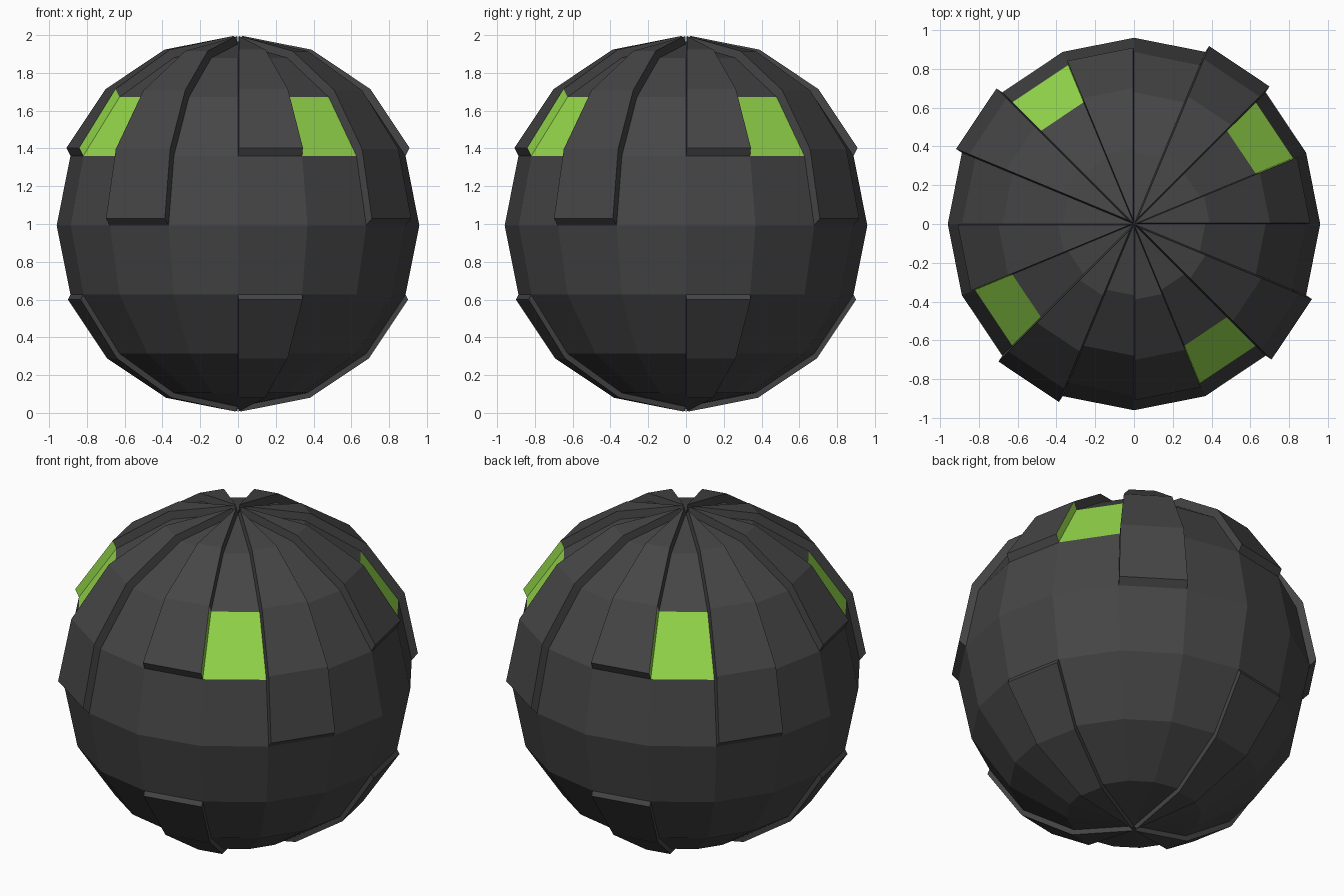
import bpy, bmesh, math
from mathutils import Vector

if "Cube" in bpy.data.objects:
    bpy.data.objects.remove(bpy.data.objects["Cube"])

R, CZ = 0.96, 0.993          # sphere radius and centre height
STEP = math.pi / 8           # one sector = 22.5 degrees


def material(name, rgb):
    m = bpy.data.materials.new(name)
    m.diffuse_color = (*rgb, 1)
    m.use_nodes = True
    m.node_tree.nodes["Principled BSDF"].inputs["Base Color"].default_value = m.diffuse_color
    return m


def sector(f):
    c = f.calc_center_median()
    return int((math.atan2(c.y, c.x) % (2 * math.pi)) / STEP)


def height(f):
    return f.calc_center_median().z


# low-poly ball
bm = bmesh.new()
bmesh.ops.create_uvsphere(bm, u_segments=16, v_segments=8, radius=R)

# glowing windows: second sector of every quarter, second row above the equator
lo, hi = R * math.sin(STEP), R * math.sin(2 * STEP)
for f in bm.faces:
    f.material_index = int(sector(f) % 4 == 1 and lo < height(f) < hi)

# pick the panels first, then lift each one along its own direction
panels = []
for s in range(16):
    col = [f for f in bm.faces if sector(f) == s]
    if s % 4 == 0:      # short upper panel and lower panel
        panels.append((s, [f for f in col if height(f) > lo], 0.022, 0.043))
        panels.append((s, [f for f in col if height(f) < -lo], 0.014, -0.026))
    elif s % 4 == 2:    # long upper panel, down to the equator
        panels.append((s, [f for f in col if height(f) > 0], 0.036, 0.036))

for s, faces, out, up in panels:
    a = (s + 0.5) * STEP
    geom = bmesh.ops.extrude_face_region(bm, geom=faces)["geom"]
    verts = [g for g in geom if isinstance(g, bmesh.types.BMVert)]
    bmesh.ops.translate(bm, verts=verts,
                        vec=Vector((out * math.cos(a), out * math.sin(a), up)))
    old = [f for f in faces if f.is_valid]
    if old:
        bmesh.ops.delete(bm, geom=old, context="FACES")

bmesh.ops.recalc_face_normals(bm, faces=bm.faces[:])
mesh = bpy.data.meshes.new("panelled_ball")
bm.to_mesh(mesh)
bm.free()
mesh.materials.append(material("dark grey", (0.06, 0.06, 0.06)))
mesh.materials.append(material("lime green", (0.30, 0.69, 0.07)))
ball = bpy.data.objects.new("panelled_ball", mesh)
ball.location.z = CZ
bpy.context.collection.objects.link(ball)
